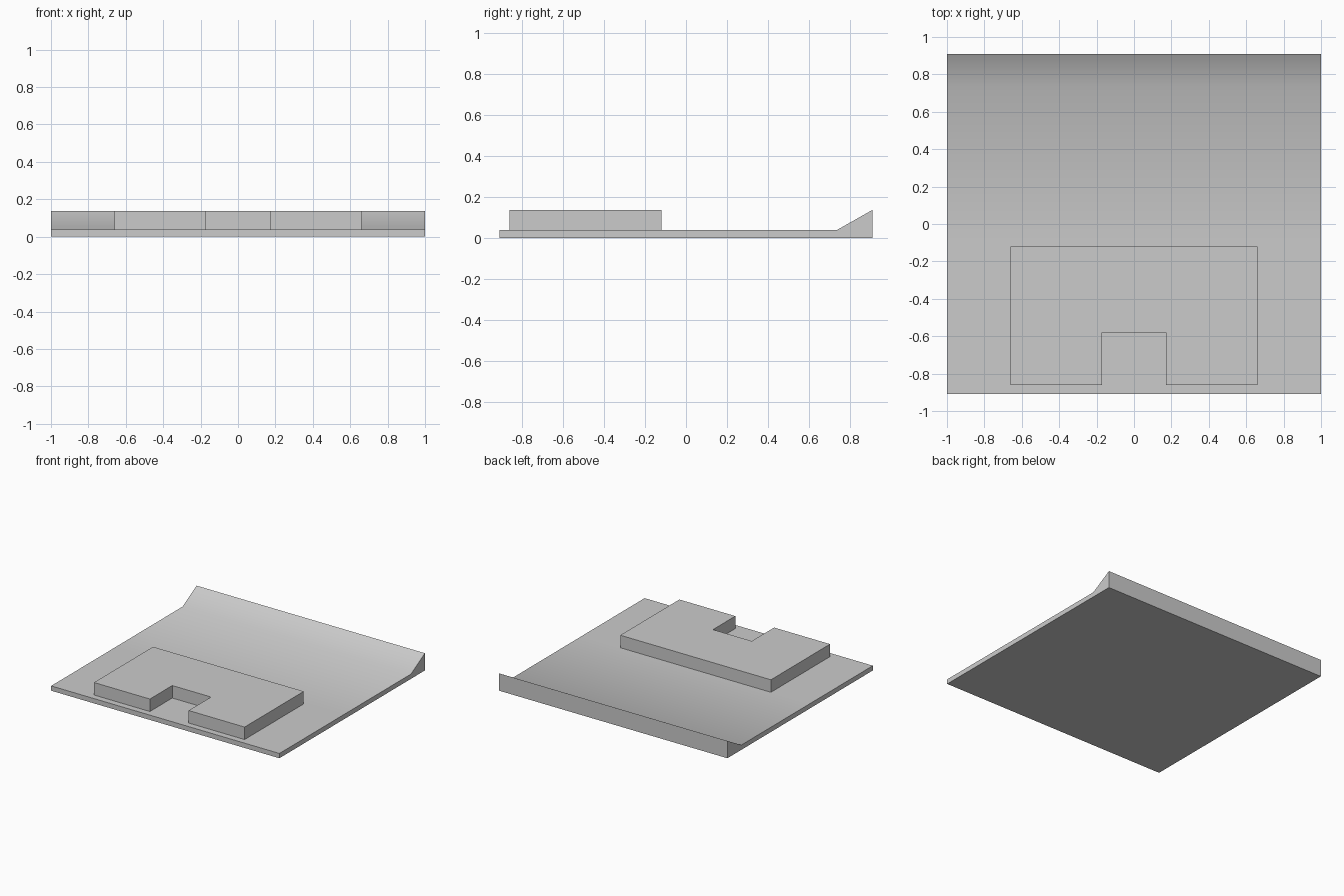
import bpy
import math

# Remove the default cube only
cube = bpy.data.objects.get("Cube")
if cube:
    bpy.data.objects.remove(cube, do_unlink=True)

# Single plain grey
grey = bpy.data.materials.new("plain grey")
grey.use_nodes = True
GREY = (0.6, 0.6, 0.6, 1.0)
grey.diffuse_color = GREY
grey.node_tree.nodes["Principled BSDF"].inputs["Base Color"].default_value = GREY

HALF_DEPTH = 0.91
PLATE_TOP = 0.038
TOP = 0.137


def prism(name, outline, offset):
    """Extrude a closed 3D outline along an offset into a solid."""
    n = len(outline)
    verts = list(outline) + [tuple(a + b for a, b in zip(p, offset)) for p in outline]
    faces = [tuple(reversed(range(n))), tuple(range(n, 2 * n))]
    faces += [(i, (i + 1) % n, (i + 1) % n + n, i + n) for i in range(n)]
    mesh = bpy.data.meshes.new(name)
    mesh.from_pydata(verts, [], faces)
    mesh.materials.append(grey)
    mesh.update()
    obj = bpy.data.objects.new(name, mesh)
    bpy.context.collection.objects.link(obj)
    return obj


# Ground plate with a sloped bank rising along the back edge
side = [(-HALF_DEPTH, 0), (HALF_DEPTH, 0), (HALF_DEPTH, TOP),
        (0.735, PLATE_TOP), (-0.12, PLATE_TOP), (-HALF_DEPTH, PLATE_TOP)]
plate = prism("ground_plate", [(-1, y, z) for y, z in side], (2, 0, 0))

# Raised block with a rectangular notch in the front, mirrored across x
half = [(0.17, -0.58), (0.17, -0.86), (0.66, -0.86), (0.66, -0.12)]
plan = half + [(-x, y) for x, y in reversed(half)]
block = prism("notched_block", [(x, y, PLATE_TOP) for x, y in plan],
              (0, 0, TOP - PLATE_TOP))

# Soft transition into the bank, sharp edges elsewhere
for obj in bpy.context.selected_objects:
    obj.select_set(False)
plate.select_set(True)
block.select_set(True)
bpy.context.view_layer.objects.active = plate
bpy.ops.object.shade_smooth_by_angle(angle=math.radians(35))
